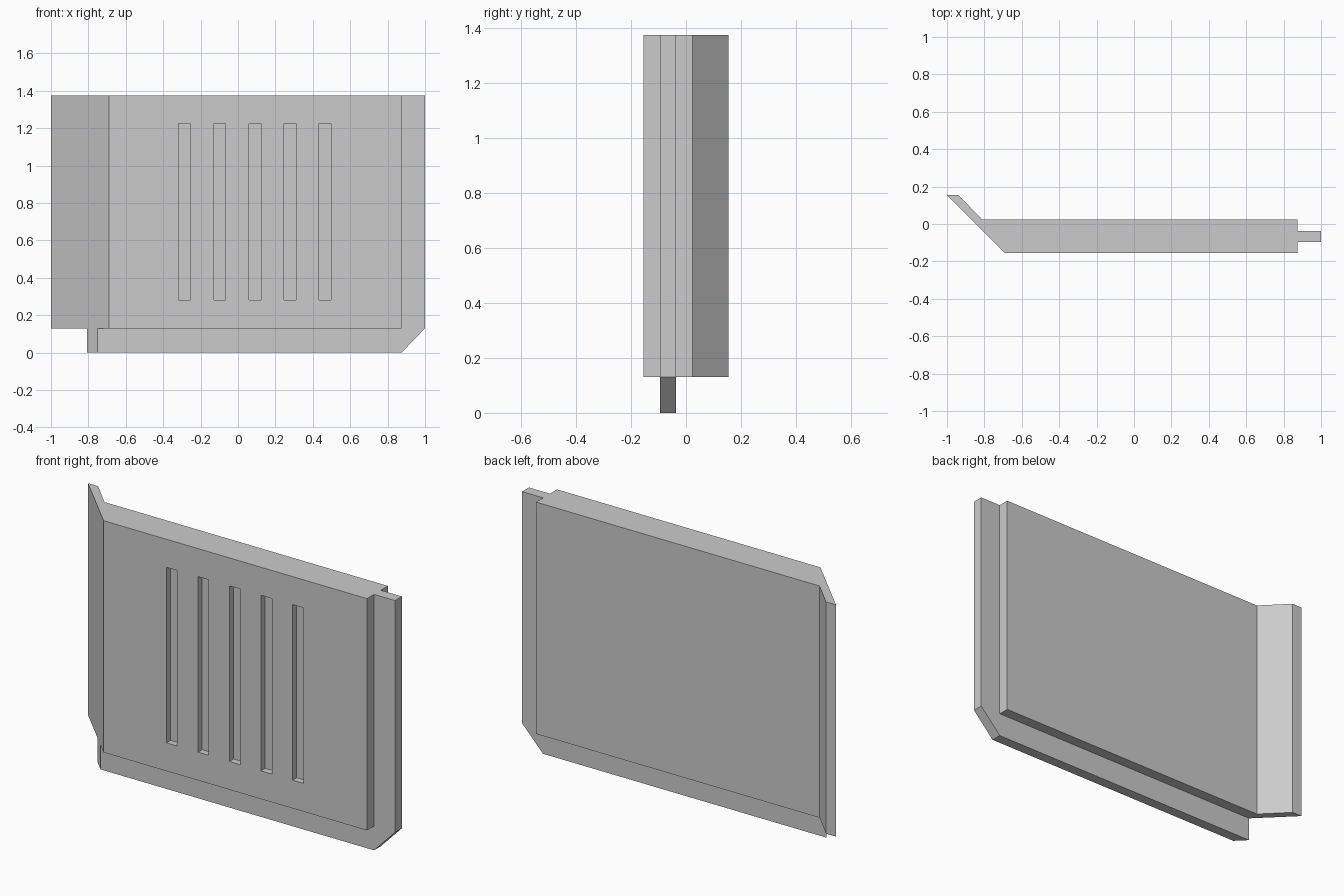
import bpy
import bmesh
from mathutils import Vector

if "Cube" in bpy.data.objects:
    bpy.data.objects.remove(bpy.data.objects["Cube"], do_unlink=True)

GREY = (0.6, 0.6, 0.6, 1.0)
grey = bpy.data.materials.new("light_grey")
grey.use_nodes = True
grey.diffuse_color = GREY
grey.node_tree.nodes["Principled BSDF"].inputs["Base Color"].default_value = GREY

FRONT, BACK, BASE, TOP = -0.155, 0.023, 0.13, 1.375
EDGE = 0.875                              # side of the panel where the tongue begins
TONGUE_FRONT, TONGUE_BACK = -0.095, -0.037
SLANT = -0.845                            # x + y along the mitred side


def add_object(name, bm):
    bmesh.ops.recalc_face_normals(bm, faces=bm.faces)
    mesh = bpy.data.meshes.new(name)
    bm.to_mesh(mesh)
    bm.free()
    mesh.materials.append(grey)
    obj = bpy.data.objects.new(name, mesh)
    bpy.context.collection.objects.link(obj)
    return obj


def extrude(name, points, offset, adjust=None):
    """Extrude a flat outline along an offset, optionally moving vertices."""
    bm = bmesh.new()
    face = bm.faces.new([bm.verts.new(p) for p in points])
    result = bmesh.ops.extrude_face_region(bm, geom=[face], use_keep_orig=True)
    moved = [v for v in result["geom"] if isinstance(v, bmesh.types.BMVert)]
    bmesh.ops.translate(bm, verts=moved, vec=Vector(offset))
    if adjust:
        for v in bm.verts:
            adjust(v)
    return add_object(name, bm)


# Main panel with the mitred wing
plan = [(-1, 0.155), (SLANT - FRONT, FRONT), (EDGE, FRONT),
        (EDGE, BACK), (-0.81, BACK), (-0.94, 0.155)]
panel = extrude("panel", [(x, y, BASE) for x, y in plan], (0, 0, TOP - BASE))


# Thin tongue along the bottom and one side, mitred at its far end
def mitre(v):
    if v.co.x < 0:
        v.co.x = SLANT - v.co.y


outline = [(-0.8, 0), (EDGE, 0), (1, BASE), (1, TOP),
           (EDGE, TOP), (EDGE, BASE), (-0.8, BASE)]
extrude("tongue", [(x, TONGUE_FRONT, z) for x, z in outline],
        (0, TONGUE_BACK - TONGUE_FRONT, 0), mitre)

# Five shallow slots cut into the front
bm = bmesh.new()
for i in range(5):
    box = bmesh.ops.create_cube(bm, size=1)["verts"]
    bmesh.ops.scale(bm, verts=box, vec=(0.064, 0.07, 0.943))
    bmesh.ops.translate(bm, verts=box, vec=(-0.285 + 0.1875 * i, FRONT, 0.753))
cutter = add_object("slot_cutter", bm)
cutter.hide_render = True
cutter.hide_viewport = True

cut = panel.modifiers.new("slots", "BOOLEAN")
cut.operation = "DIFFERENCE"
cut.solver = "EXACT"
cut.object = cutter
